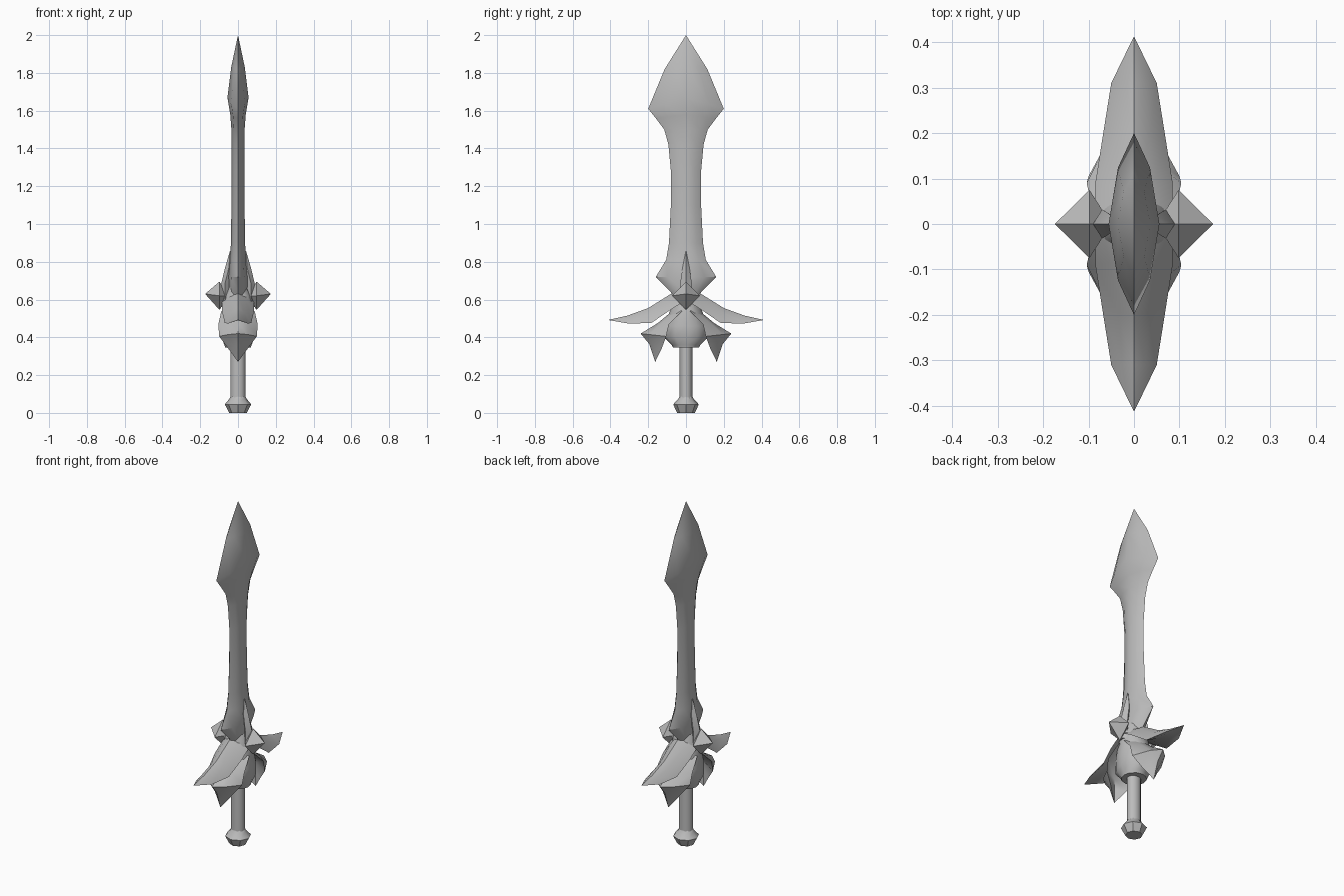
import bpy, bmesh, math
from mathutils import Vector

cube = bpy.data.objects.get("Cube")
if cube:
    bpy.data.objects.remove(cube, do_unlink=True)

steel = bpy.data.materials.new("plain grey")
steel.use_nodes = True
GREY = (0.5, 0.5, 0.5, 1)
steel.diffuse_color = GREY
steel.node_tree.nodes["Principled BSDF"].inputs["Base Color"].default_value = GREY


def loft(name, rings, angle=40):
    """Skin closed rings of points, cap both ends, merge collapsed tips."""
    bm = bmesh.new()
    rows = [[bm.verts.new(p) for p in ring] for ring in rings]
    n = len(rows[0])
    for a, b in zip(rows, rows[1:]):
        for i in range(n):
            j = (i + 1) % n
            bm.faces.new((a[i], a[j], b[j], b[i]))
    bm.faces.new(rows[0])
    bm.faces.new(rows[-1])
    bmesh.ops.remove_doubles(bm, verts=bm.verts, dist=0.0005)
    bmesh.ops.recalc_face_normals(bm, faces=bm.faces)
    mesh = bpy.data.meshes.new(name)
    bm.to_mesh(mesh)
    bm.free()
    mesh.materials.append(steel)
    obj = bpy.data.objects.new(name, mesh)
    bpy.context.collection.objects.link(obj)
    bpy.ops.object.select_all(action="DESELECT")
    obj.select_set(True)
    bpy.context.view_layer.objects.active = obj
    bpy.ops.object.shade_smooth_by_angle(angle=math.radians(angle))
    return obj


def turned(name, profile, sides=12):
    """Stack of ellipses from (z, half x, half y)."""
    steps = [2 * math.pi * i / sides for i in range(sides)]
    return loft(name, [[(hx * math.cos(t), hy * math.sin(t), z) for t in steps]
                       for z, hx, hy in profile])


# Blade: (edge z, half width, ridge z, half thickness)
blade = [(0.56, 0.05, 0.56, 0.04), (0.64, 0.08, 0.64, 0.05), (0.72, 0.16, 0.72, 0.053),
         (0.81, 0.105, 0.81, 0.044), (0.9, 0.09, 0.9, 0.037), (1.1, 0.08, 1.1, 0.035),
         (1.28, 0.08, 1.28, 0.034), (1.42, 0.093, 1.42, 0.034), (1.5, 0.115, 1.5, 0.035),
         (1.56, 0.16, 1.58, 0.041), (1.61, 0.2, 1.67, 0.056), (1.82, 0.113, 1.83, 0.036),
         (2, 0, 2, 0)]
section = [(0, 1), (0.63, 0.62), (1, 0), (0.63, -0.62),
           (0, -1), (-0.63, -0.62), (-1, 0), (-0.63, 0.62)]
loft("blade", [[(hx * u, hy * v, rz + (ez - rz) * abs(v)) for u, v in section]
               for ez, hy, rz, hx in blade])

# Grip, pommel and the hub of the guard
turned("grip", [(0.07, 0.04, 0.034), (0.37, 0.04, 0.034)])
turned("pommel", [(0, 0.046, 0.046), (0.015, 0.054, 0.054), (0.045, 0.07, 0.068),
                  (0.075, 0.045, 0.04), (0.09, 0.038, 0.032)], 8)
turned("guard_hub", [(0.345, 0.068, 0.068), (0.36, 0.072, 0.076), (0.4, 0.088, 0.115),
                     (0.46, 0.09, 0.115), (0.54, 0.085, 0.085), (0.62, 0.07, 0.06),
                     (0.67, 0.045, 0.05)])


def leaf(name, stations, side):
    """Arched leaf from (ridge y, ridge z, edge x, edge y, edge z, underside sag)."""
    rings = []
    for ry, rz, ex, ey, ez, sag in stations:
        ridge, edge = Vector((0, ry, rz)), Vector((ex, ey, ez))
        mid = ridge.lerp(edge, 0.5) + (ridge - Vector((0, ey, ez))) * 0.18
        under = ridge.lerp(Vector((0, ey, ez)), sag)
        half = [ridge, mid, edge, under]
        ring = half + [Vector((-p.x, p.y, p.z)) for p in (edge, mid)]
        rings.append([(p.x, p.y * side, p.z) for p in ring])
    return loft(name, rings)


wing = [(0.0, 0.65, 0.085, 0.02, 0.585, 0.8), (0.08, 0.63, 0.085, 0.09, 0.54, 0.7),
        (0.2, 0.555, 0.07, 0.185, 0.475, 0.6), (0.31, 0.515, 0.05, 0.31, 0.474, 0.6),
        (0.413, 0.492, 0, 0.413, 0.492, 0)]
claw = [(0.06, 0.55, 0.088, 0.02, 0.54, 0.6), (0.15, 0.475, 0.104, 0.09, 0.47, 0.6),
        (0.24, 0.42, 0.1, 0.105, 0.405, 0.6), (0.195, 0.365, 0.055, 0.127, 0.345, 0.5),
        (0.163, 0.27, 0, 0.163, 0.27, 0)]
for side, word in ((-1, "front"), (1, "back")):
    leaf(word + "_wing", wing, side)
    leaf(word + "_claw", claw, side)


def diamond(x, hy, z):
    return [(x, -hy, z), (x, 0, z - hy), (x, hy, z), (x, 0, z + hy)]


# Gem and upright spike on each flat of the guard
for side, word in ((-1, "right"), (1, "left")):
    loft(word + "_gem", [diamond(side * 0.05, 0, 0.62), diamond(side * 0.098, 0.075, 0.62),
                         diamond(side * 0.174, 0, 0.63)], 10)
    loft(word + "_spike",
         [[(side * x, 0, z), (side * (x - 0.02), hy, z),
           (side * (x - 0.05), 0, z), (side * (x - 0.02), -hy, z)]
          for x, hy, z in ((0.09, 0.03, 0.56), (0.09, 0.032, 0.68), (0.068, 0.018, 0.77))]
         + [[(side * 0.042, 0, 0.86)] * 4], 25)
